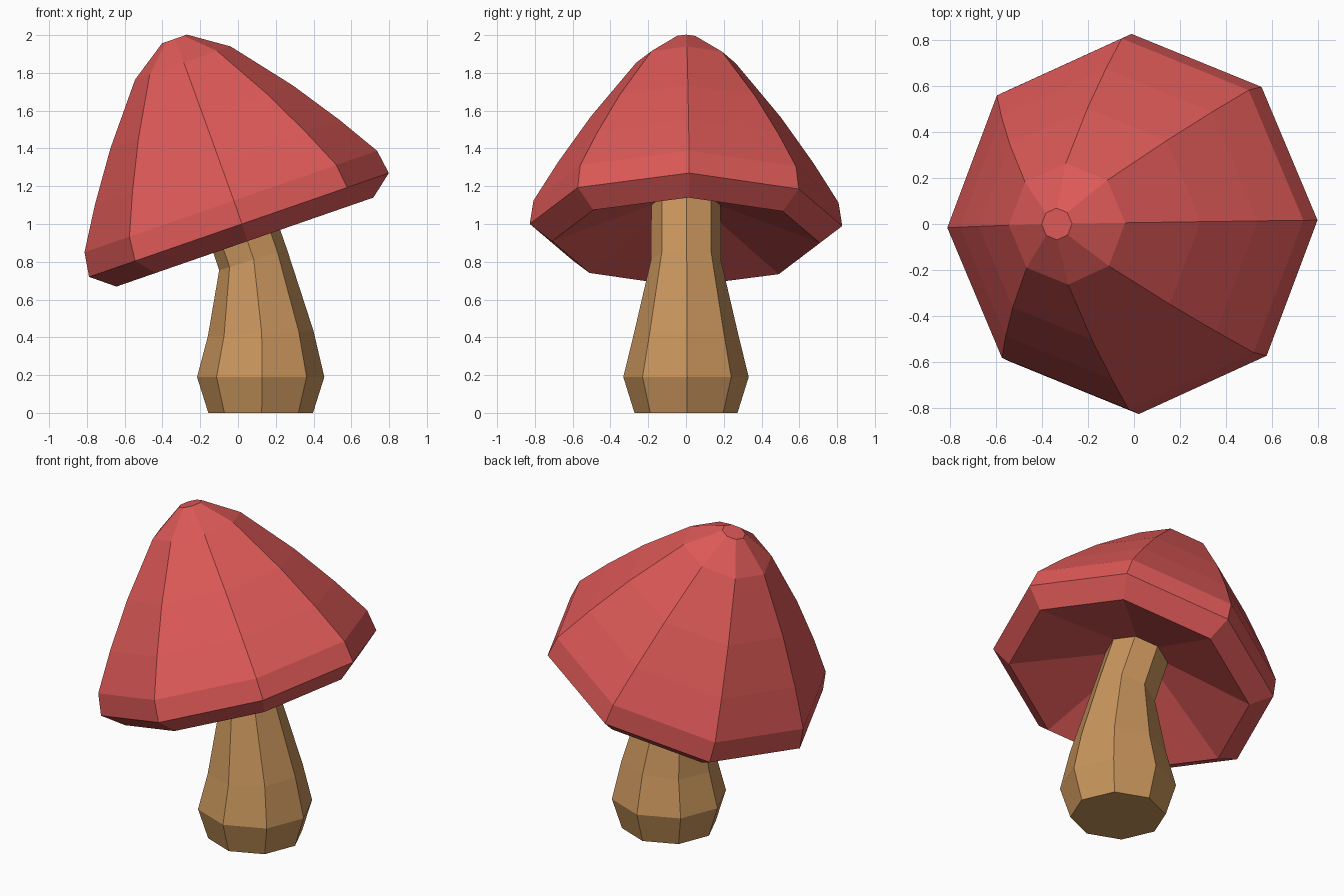
import bpy, bmesh
from math import sin, cos, pi, radians
from mathutils import Matrix, Vector

if "Cube" in bpy.data.objects:
    bpy.data.objects.remove(bpy.data.objects["Cube"])

SIDES = 8
TILT = radians(-19.1)


def loft(name, rings, color, apex=None):
    """Skin octagon rings (centre, radius, y-axis tilt, twist); an apex replaces the first cap."""
    bm = bmesh.new()
    loops = []
    for centre, radius, tilt, twist in rings:
        rot = Matrix.Rotation(tilt, 3, 'Y')
        loops.append([bm.verts.new(Vector(centre) + rot @ Vector(
            (radius * cos(2 * pi * i / SIDES + twist),
             radius * 0.985 * sin(2 * pi * i / SIDES + twist), 0)))
            for i in range(SIDES)])
    for a, b in zip(loops, loops[1:]):
        for i in range(SIDES):
            j = (i + 1) % SIDES
            bm.faces.new((a[i], a[j], b[j], b[i]))
    bm.faces.new(loops[-1])
    if apex is None:
        bm.faces.new(loops[0][::-1])
    else:
        tip = bm.verts.new(apex)
        for i in range(SIDES):
            bm.faces.new((loops[0][(i + 1) % SIDES], loops[0][i], tip))
    bmesh.ops.recalc_face_normals(bm, faces=bm.faces)
    mesh = bpy.data.meshes.new(name)
    bm.to_mesh(mesh)
    bm.free()
    mat = bpy.data.materials.new(name + "_color")
    mat.diffuse_color = color
    mat.use_nodes = True
    mat.node_tree.nodes["Principled BSDF"].inputs["Base Color"].default_value = mat.diffuse_color
    mesh.materials.append(mat)
    obj = bpy.data.objects.new(name, mesh)
    bpy.context.collection.objects.link(obj)
    return obj


# Leaning stem with a bulging foot; its neck runs along the cap axis
loft("stem", [
    ((0.12, 0, 0), 0.277, 0, 0.02),
    ((0.12, 0, 0.19), 0.337, 0, 0.02),
    ((0.12, 0, 0.42), 0.28, radians(-3), 0.02),
    ((0.08, 0, 0.81), 0.188, radians(-17), 0.02),
    ((-0.04, 0, 1.16), 0.186, TILT, 0.02),
], (0.58, 0.30, 0.107, 1))

# Tilted cap: profile of (radius, height along the tilted axis)
axis = Matrix.Rotation(TILT, 3, 'Y') @ Vector((0, 0, 1))
base = Vector((0.005, 0, 0.995))
profile = [(0.72, -0.096), (0.84, 0), (0.82, 0.131), (0.686, 0.35),
           (0.511, 0.605), (0.268, 0.907), (0.07, 1.042)]
loft("cap", [(base + axis * h, r, TILT, 0.02) for r, h in profile],
     (0.72, 0.10, 0.095, 1), apex=base + axis * 0.18)
